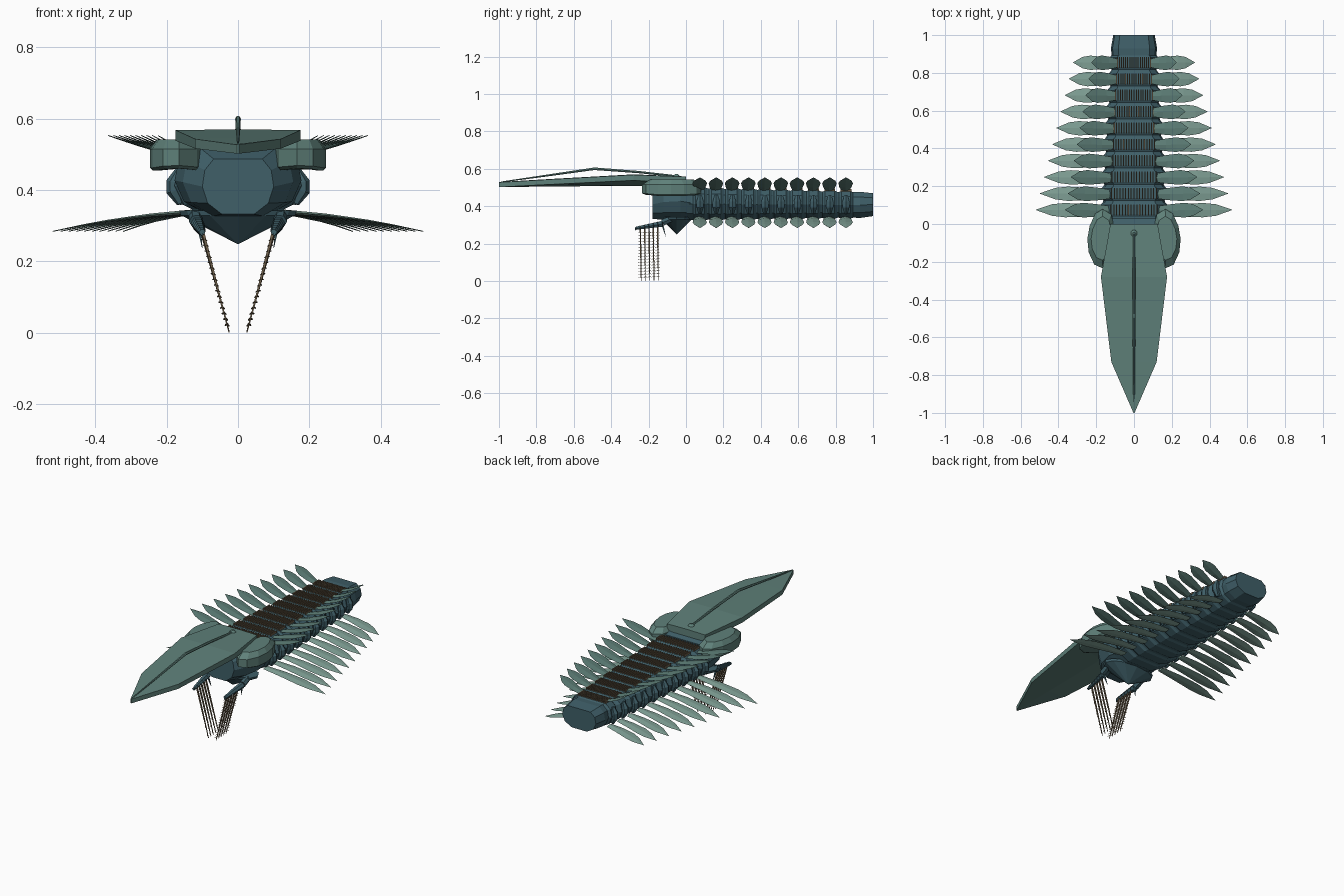
import bpy, math
from mathutils import Vector

if "Cube" in bpy.data.objects:
    bpy.data.objects.remove(bpy.data.objects["Cube"])


def material(name, rgb):
    m = bpy.data.materials.new(name)
    m.diffuse_color = (*rgb, 1)
    m.use_nodes = True
    m.node_tree.nodes["Principled BSDF"].inputs["Base Color"].default_value = m.diffuse_color
    return m


SHIELD = material("shield_green", (0.115, 0.22, 0.195))
BODY = material("body_blue", (0.05, 0.115, 0.14))
FLAP = material("flap_pale", (0.22, 0.36, 0.31))
FLAP2 = material("flap_mid", (0.11, 0.21, 0.185))
SPINE = material("spine_brown", (0.17, 0.125, 0.075))


def add_mesh(name, verts, faces, mat):
    me = bpy.data.meshes.new(name)
    me.from_pydata([tuple(v) for v in verts], [], faces)
    me.update()
    ob = bpy.data.objects.new(name, me)
    bpy.context.collection.objects.link(ob)
    me.materials.append(mat)
    bpy.context.view_layer.objects.active = ob
    bpy.ops.object.select_all(action='DESELECT')
    ob.select_set(True)
    bpy.ops.object.mode_set(mode='EDIT')
    bpy.ops.mesh.select_all(action='SELECT')
    bpy.ops.mesh.normals_make_consistent(inside=False)
    bpy.ops.object.mode_set(mode='OBJECT')
    return ob


class Builder:
    """Collects several lofted pieces into one object."""

    def __init__(self):
        self.v, self.f = [], []

    def loft(self, rings):
        b, n = len(self.v), len(rings[0])
        for r in rings:
            self.v += [Vector(p) for p in r]
        for k in range(len(rings) - 1):
            for i in range(n):
                j = (i + 1) % n
                self.f.append((b + k*n + i, b + k*n + j, b + (k+1)*n + j, b + (k+1)*n + i))
        self.f.append(tuple(b + i for i in reversed(range(n))))
        self.f.append(tuple(b + (len(rings) - 1)*n + i for i in range(n)))

    def tube(self, pts, radii, n=4):
        pts = [Vector(p) for p in pts]
        rings = []
        for i, p in enumerate(pts):
            d = (pts[min(i+1, len(pts)-1)] - pts[max(i-1, 0)]).normalized()
            a = d.cross(Vector((1, 0, 0)) if abs(d.x) < .9 else Vector((0, 0, 1))).normalized()
            c = d.cross(a)
            rings.append([p + radii[i]*(a*math.cos(t) + c*math.sin(t))
                          for t in [2*math.pi*(k + .5)/n for k in range(n)]])
        self.loft(rings)

    def box(self, c, s):
        x, y, z = c
        a, b, h = s[0]/2, s[1]/2, s[2]/2
        self.loft([[(x-a, y-b, q), (x+a, y-b, q), (x+a, y+b, q), (x-a, y+b, q)] for q in (z-h, z+h)])

    def done(self, name, mat, mirror=False):
        if mirror:
            n = len(self.v)
            self.v += [Vector((-p.x, p.y, p.z)) for p in self.v]
            self.f += [tuple(i + n for i in reversed(f)) for f in self.f]
        return add_mesh(name, self.v, self.f, mat)


HALF = [(.68, 1), (.93, .6), (1, 0), (.85, -.6), (.45, -1)]
PROFILE = HALF + [(-x, z) for x, z in reversed(HALF)]


def section(y, w, lo, hi):
    c, h = (lo + hi)/2, (hi - lo)/2
    return [(x*w, y, c + z*h) for x, z in PROFILE]


def lerp(a, b, t):
    return a + (b - a)*t


N = 10
seg_y = [0.075 + 0.0867*i for i in range(N)]


def width(y):
    return 0.178 - 0.05*y - 0.012*y*y


def top(y):
    return lerp(0.505, 0.478, y)


# segmented trunk ending in a blunt tail
rings = [section(0.0, .165, .33, .5)]
for y in seg_y:
    for dy, g in ((-.038, -.008), (-.025, .004), (.025, .004), (.038, -.008)):
        rings.append(section(y + dy, width(y) + g, lerp(.325, .34, y) - g/2, top(y) + g/2))
rings += [section(.93, .122, .34, .48), section(1.0, .11, .35, .472)]
b = Builder()
b.loft(rings)
b.done("trunk", BODY)

# head block
b = Builder()
b.loft([section(-.18, .1, .335, .49), section(-.12, .155, .33, .52),
        section(-.03, .178, .33, .53), section(.03, .165, .33, .51)])
b.done("head", BODY)

# mouth cone under the head
b = Builder()
circle = [(math.cos(2*math.pi*k/12), math.sin(2*math.pi*k/12)) for k in range(12)]
b.loft([[(x*r, -.05 + y*r*.5, z) for x, y in circle]
        for r, z in ((.165, .345), (.16, .332), (.002, .252))])
b.done("mouth_cone", BODY)

# long head shield: station y, half width, top z, underside centre z
b = Builder()
b.loft([[(-w, y, t), (0, y, t + .002), (w, y, t), (w, y, t - e), (0, y, u), (-w, y, t - e)]
        for y, w, t, u, e in ((-1, .003, .53, .505, .025), (-.73, .12, .546, .508, .027),
                              (-.28, .175, .571, .512, .03), (0, .125, .56, .505, .035))])
b.done("head_shield", SHIELD)

# raised ridge rod on the shield
b = Builder()
b.tube([(0, -.99, .532), (0, -.72, .57), (0, -.49, .603), (0, -.25, .585), (0, -.05, .563)],
       [.003, .006, .008, .007, .006], 6)
b.tube([(0, -.05, .55), (0, -.05, .565), (0, -.05, .576)], [.022, .018, .006], 8)
b.done("shield_ridge", SHIELD)

# side plates beside the head
outline = [(.12, .05), (.165, .08), (.205, .055), (.235, -.01), (.247, -.08), (.24, -.15),
           (.21, -.215), (.165, -.235), (.115, -.18), (.095, -.06)]
b = Builder()
b.loft([[(.17 + (x - .17)*s, -.07 + (y + .07)*s, z + .04*max(0, abs(y + .07) - .08)*(z < .5)*2)
         for x, y in outline] for s, z in ((.88, .457), (1, .465), (1, .518), (.74, .545))])
b.done("side_plates", SHIELD, True)


# leaf-shaped swimming flaps
def flap(b, y, x0, z0, x1, z1, hw, bend):
    rings = []
    for t, w in ((0, .6), (.3, .85), (.6, 1), (.78, .8), (1, .03)):
        x, yy = lerp(x0, x1, t), y - .004 + .004*t
        z = lerp(z0, z1, t) + bend*4*t*(1 - t)
        h = .006*(1 - .8*t)
        rings.append([(x, yy - hw*w, z), (x, yy, z + h), (x, yy + hw*w, z), (x, yy, z - h)])
    b.loft(rings)


lower, upper, lobes, blades = Builder(), Builder(), Builder(), Builder()
for i, y in enumerate(seg_y):
    t = i/(N - 1)
    w = width(y)
    flap(lower, y, w*.75, .342, lerp(.52, .322, t), .287, .038, .008)
    flap(upper, y, w*.72, .49, lerp(.365, .225, t), .556, .039, -.004)
    # gill lobes on the flanks
    lobes.tube([(w*.93, y, .365), (w*1.03, y, .40), (w*1.03, y, .425), (w*.95, y, .46)],
               [.01, .022, .022, .01], 6)
    # row of gill blades across the back
    for k in range(17):
        u = -1 + k/8
        blades.box((u*w*.7, y, top(y) + .005), (.0055, .058, .014))
lower.done("lower_flaps", FLAP, True)
upper.done("upper_flaps", FLAP2, True)
lobes.done("gill_lobes", BODY, True)
blades.done("gill_blades", SPINE)

# front feeding limbs: jointed bases
b = Builder()
b.tube([(.12, -.08, .335), (.118, -.125, .315)], [.018, .02], 6)
for k in range(6):
    y = -.125 - .024*k
    z = .308 - .004*k
    b.tube([(.113 - .002*k, y, z), (.110 - .002*k, y - .022, z - .003)], [.02 - .0015*k, .016 - .0015*k], 6)
b.tube([(.105, -.265, .286), (.1, -.27, .275)], [.01, .002], 4)
b.tube([(.11, -.125, .3), (.1, -.108, .24)], [.007, .001], 4)
b.done("feeding_limb_bases", BODY, True)

# comb spines with fine barbs
b = Builder()
for k in range(5):
    y = -.152 - .023*k
    p0 = Vector((.105 - .001*k, y, .295))
    p1 = Vector((.025, y + .004, .003 + .001*(4 - k)))
    b.tube([p0, p0.lerp(p1, .5), p1], [.0055, .0045, .002], 4)
    for j in range(16):
        q = p0.lerp(p1, .1 + .055*j)
        b.tube([q, q + Vector((-.007, -.014, -.005))], [.0022, .0006], 3)
        b.tube([q, q + Vector((.006, .009, -.003))], [.002, .0006], 3)
b.done("feeding_spines", SPINE, True)

# settle exactly on the ground plane
low = min(v.co.z for o in bpy.data.objects for v in o.data.vertices)
for o in bpy.data.objects:
    for v in o.data.vertices:
        v.co.z -= low
